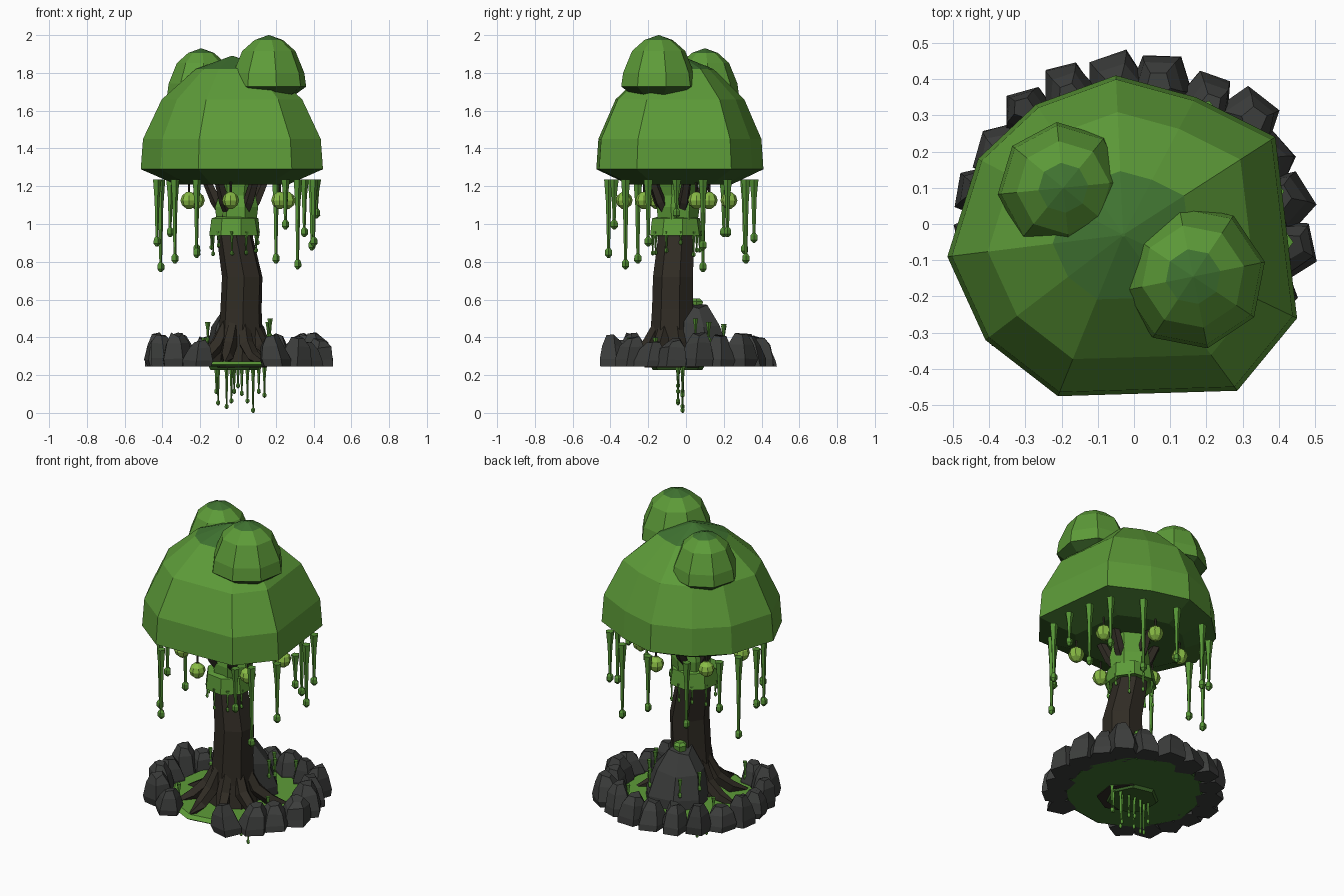
import bpy, bmesh, math, random
from mathutils import Vector as V

if "Cube" in bpy.data.objects:
    bpy.data.objects.remove(bpy.data.objects["Cube"])

random.seed(4)

def material(name, c):
    m = bpy.data.materials.new(name)
    m.diffuse_color = (*c, 1)
    m.use_nodes = True
    m.node_tree.nodes["Principled BSDF"].inputs["Base Color"].default_value = m.diffuse_color
    return m

LEAF = material("leaf_green", (0.11, 0.33, 0.04))
CROWN = material("crown_green", (0.05, 0.17, 0.03))
UNDER = material("under_green", (0.04, 0.12, 0.02))
VINE = material("vine_green", (0.09, 0.29, 0.035))
FRUIT = material("fruit_green", (0.25, 0.50, 0.06))
BARK = material("bark", (0.03, 0.025, 0.018))
STONE = material("stone", (0.045, 0.047, 0.045))

def loft(name, rings, mats, face_mats=None):
    """Skin a stack of equal-sized rings, cap both ends. face_mats: slot per band, then bottom, top."""
    bm = bmesh.new()
    vs = [[bm.verts.new(p) for p in r] for r in rings]
    n, k = len(rings[0]), len(rings) - 1
    fm = face_mats or [0] * (k + 2)
    for i in range(k):
        for j in range(n):
            f = bm.faces.new((vs[i][j], vs[i][(j+1) % n], vs[i+1][(j+1) % n], vs[i+1][j]))
            f.material_index = fm[i]
    for r, s in ((vs[0][::-1], fm[k]), (vs[-1], fm[k+1])):
        bm.faces.new(r).material_index = s
    bmesh.ops.remove_doubles(bm, verts=bm.verts, dist=1e-5)
    bmesh.ops.recalc_face_normals(bm, faces=bm.faces)
    me = bpy.data.meshes.new(name)
    bm.to_mesh(me)
    bm.free()
    for m in mats:
        me.materials.append(m)
    ob = bpy.data.objects.new(name, me)
    bpy.context.collection.objects.link(ob)
    return ob

def ring(cx, cy, z, r, n, rot=0.0, jit=0.0):
    out = []
    for i in range(n):
        a = rot + math.tau * i / n
        q = r * (1 + random.uniform(-jit, jit))
        out.append(V((cx + q*math.cos(a), cy + q*math.sin(a), z)))
    return out

def tube(name, path, radii, n, mat):
    """Tapered tube along a list of points."""
    pts = [V(p) for p in path]
    rings = []
    for i, p in enumerate(pts):
        t = (pts[min(i+1, len(pts)-1)] - pts[max(i-1, 0)]).normalized()
        u = t.cross(V((0, 1, 0)) if abs(t.y) < 0.9 else V((1, 0, 0))).normalized()
        w = t.cross(u)
        rings.append([p + radii[i]*(u*math.cos(math.tau*j/n) + w*math.sin(math.tau*j/n)) for j in range(n)])
    return loft(name, rings, [mat])

def drip(name, x, y, top, bottom, r, n=5):
    """Hanging strand, wide at the top, with a bulb at its tip."""
    b = min(2.6*r, (top-bottom)*0.4)
    prof = [(bottom, .3), (bottom+b*.3, 1), (bottom+b*.75, .95), (bottom+b, .4), (top-(top-bottom)*.3, .7), (top, 1.2)]
    loft(name, [ring(x, y, z, s*r, n) for z, s in prof], [VINE])

# Main canopy: irregular ten-sided dome
outline = [(-.515, -.09), (-.41, -.32), (-.21, -.475), (.285, -.46), (.45, -.26),
           (.39, .24), (.17, .35), (-.05, .41), (-.27, .33), (-.43, .18)]
c = V((-.03, -.03))
def crown_ring(s, z):
    return [(c.x + (x-c.x)*s, c.y + (y-c.y)*s, z) for x, y in outline]
loft("canopy", [crown_ring(s, z) for s, z in
     [(.62, 1.21), (1, 1.29), (.975, 1.45), (.77, 1.66), (.40, 1.82), (.01, 1.89)]],
     [LEAF, CROWN, UNDER], [2, 0, 0, 0, 1, 2, 1])

# Two smaller leaf clumps on top
def clump(name, x, y, z, h, r, rot):
    prof = [(.72, -.08), (1, .06), (.95, .31), (.71, .71), (.38, .91), (.01, 1)]
    loft(name, [ring(x, y, z + h*t, r*s, 8, rot) for s, t in prof],
         [LEAF, CROWN, UNDER], [2, 0, 0, 0, 1, 2, 1])
clump("leaf_clump_front", .163, -.145, 1.71, .29, .202, .2)
clump("leaf_clump_back", -.195, .1, 1.66, .27, .182, .1)

# Leaning trunk
trunk = [(.01, -.07, .24, .15), (.015, -.07, .40, .12), (.018, -.068, .55, .112), (.024, -.065, .72, .11),
         (-.015, -.05, .93, .098), (-.015, -.045, 1.22, .085)]
loft("trunk", [ring(x, y, z, r, 7, .3) for x, y, z, r in trunk], [BARK])

# Roots spreading from the trunk foot
for i, d in enumerate((-155, -115, -75, -30, 15, 165)):
    a = math.radians(d)
    path = [(.01 + q*math.cos(a + b), -.07 + q*math.sin(a + b), z)
            for q, z, b in ((.06, .50, 0), (.13, .36, 0), (.21, .295, .1), (.30, .26, .2))]
    tube(f"root_{i}", path, (.03, .04, .035, .014), 5, BARK)

# Branches reaching into the canopy
for i in range(5):
    a = math.radians(20 + 72*i)
    ca, sa = math.cos(a), math.sin(a)
    tube(f"branch_{i}", [(-.01 + .06*ca, -.05 + .06*sa, 1.05), (-.01 + .11*ca, -.05 + .11*sa, 1.12),
                         (-.01 + .17*ca, -.05 + .17*sa, 1.25)], (.03, .03, .024), 5, BARK)

# Moss collar: flared skirt and upper sleeve
loft("moss_collar", [ring(-.018, -.052, z, r, 8, .25, .03) for z, r in ((.95, .11), (.94, .14), (1.03, .128), (1.04, .09))], [LEAF])
loft("moss_sleeve", [ring(-.005, -.045, z, r, 7, .6, .03) for z, r in ((1.02, .11), (1.09, .115), (1.15, .10), (1.22, .115))], [LEAF])
for i in range(10):
    a = math.tau*i/10 + .2
    drip(f"collar_drip_{i}", -.018 + .125*math.cos(a), -.052 + .125*math.sin(a), .96, random.uniform(.82, .9), .01, 4)

# Long vines under the canopy rim
vines = [(-.43, -.05, .88), (-.41, .09, .745), (-.335, -.255, .79), (-.22, -.41, .82), (.2, .317, .79),
         (.315, -.32, .76), (.39, .09, .86), (.415, -.05, 1.03), (.35, .22, .93), (0, .36, .90),
         (-.22, .31, .84), (.25, -.38, .97), (.40, -.2, .88), (-.36, .2, .93)]
for i, (x, y, z) in enumerate(vines):
    drip(f"vine_{i}", x, y, 1.235, z, .0205)

# Round hanging fruit
for i in range(6):
    a = math.radians(-98 + 60*i)
    x, y = .28*math.cos(a), -.05 + .28*math.sin(a)
    prof = [(-.045, .012), (-.025, .037), (0, .045), (.025, .037), (.045, .012)]
    loft(f"fruit_{i}", [ring(x, y, 1.125 + z, r, 8) for z, r in prof], [FRUIT])
    tube(f"fruit_stem_{i}", [(x, y, 1.15), (x, y, 1.25)], (.006, .006), 4, BARK)

# Mossy ground disc and the dark soil plug beneath it
loft("moss_ground", [ring(0, 0, z, r, 10, .15) for z, r in ((.245, .38), (.255, .395), (.272, .37))],
     [LEAF, CROWN], [1, 0, 1, 0])
loft("soil_plug", [ring(-.025, -.045, z, r, 7) for z, r in ((.228, .135), (.255, .15))], [UNDER])

# Drips hanging below the base
for i, (x, z) in enumerate([(-.115, .10), (-.105, .04), (-.06, .02), (-.035, .05), (-.02, .10), (0, .13),
                            (.02, .09), (.05, .05), (.08, 0), (.11, .10), (.14, .08)]):
    drip(f"base_drip_{i}", x, -.03 + .012*(-1)**i, .25, z, .0105, 4)

# Ring of rough stones, open at the front
def rock(name, x, y, z, h, rx, ry, rot, n=6, top=.45, lean=(0, 0), rough=.1):
    rings = []
    for t, s in ((0, 1), (.25, 1.03), (.7, .8), (1, top)):
        pts = []
        for p in ring(0, 0, z + h*t, s, n, 0, rough):
            px, py = p.x*rx, p.y*ry
            pts.append((x + lean[0]*t + px*math.cos(rot) - py*math.sin(rot),
                        y + lean[1]*t + px*math.sin(rot) + py*math.cos(rot),
                        p.z + random.uniform(-.09, .09)*h*t))
        rings.append(pts)
    return loft(name, rings, [STONE])

for i in range(18):
    a = math.radians(-90 + 27 + (360 - 58)*i/17)
    q = random.uniform(.41, .435)
    r = random.uniform(.072, .088)
    rock(f"stone_{i}", q*math.cos(a), q*math.sin(a)*.965, .245, random.uniform(.125, .175), r, r,
         a + random.uniform(-.6, .6), 5, .42, (random.uniform(-.025, .025), random.uniform(-.025, .025)))
    if i % 5 == 2:
        drip(f"stone_moss_{i}", .35*math.cos(a), .35*math.sin(a), .40, .29, .012, 4)

# Boulder behind the trunk, with moss
rock("boulder", 0, .09, .25, .31, .175, .15, .2, 7, .4, (0, -.035), .06)
loft("boulder_moss", [ring(0, .055, z, r, 6) for z, r in ((.55, .035), (.59, .04), (.605, .022))], [LEAF])
for i, (x, y, z) in enumerate([(.16, .12, .48), (.1, .2, .47), (-.1, .2, .46), (-.16, .1, .48), (.17, .05, .5)]):
    drip(f"boulder_drip_{i}", x, y, z, z - .11, .012, 4)
